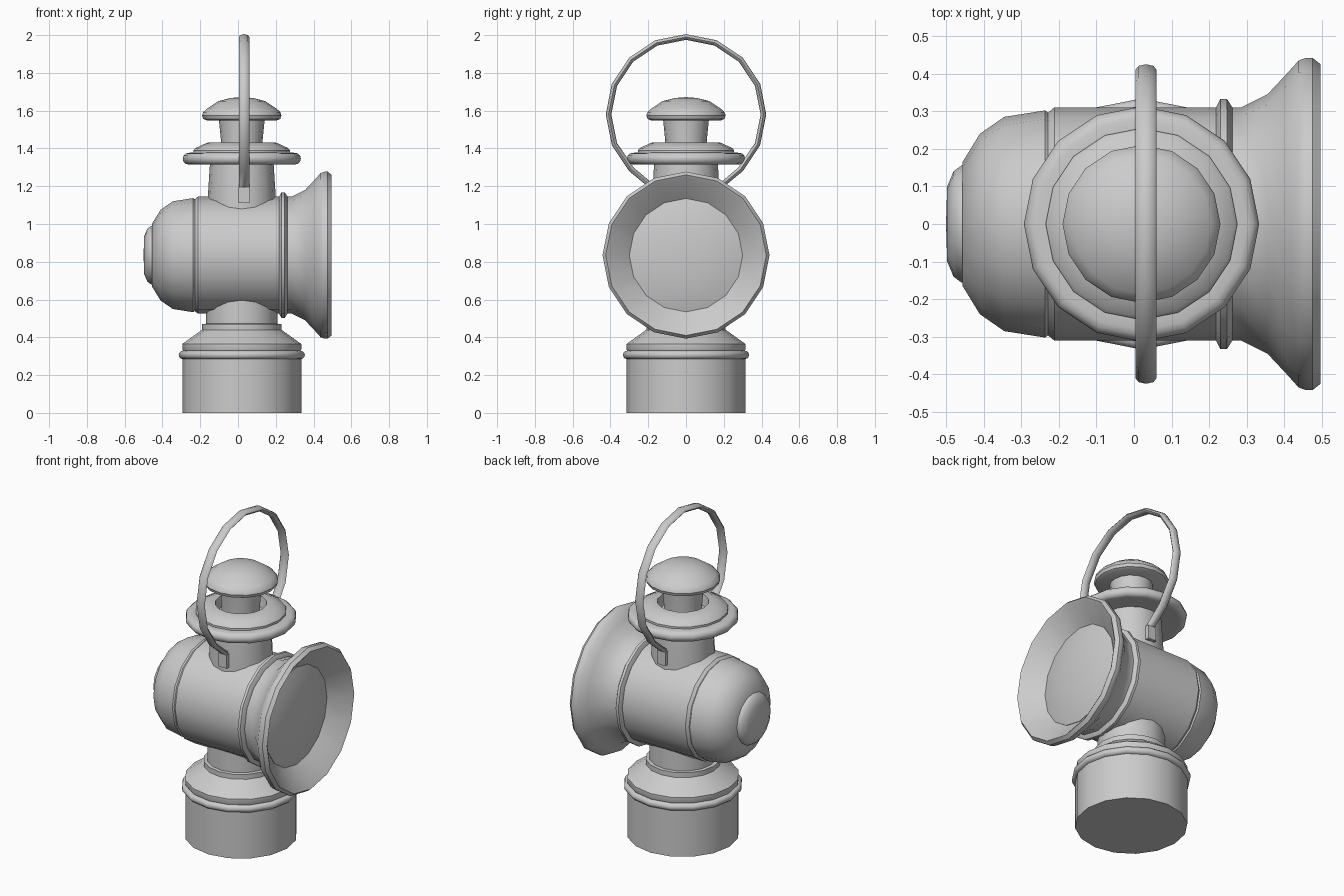
import bpy, bmesh, math
from mathutils import Vector

cube = bpy.data.objects.get("Cube")
if cube:
    bpy.data.objects.remove(cube, do_unlink=True)

SIDES = 16
STAND_X = 0.02      # vertical axis of base and chimney
LAMP_Z = 0.835      # height of the horizontal lamp axis

metal = bpy.data.materials.new("grey metal")
metal.use_nodes = True
grey = (0.6, 0.6, 0.6, 1)
metal.diffuse_color = grey
metal.node_tree.nodes["Principled BSDF"].inputs["Base Color"].default_value = grey


def loft(name, rings, angle=35):
    """Skin a list of closed rings, cap the open ends and smooth the result."""
    bm = bmesh.new()
    loops = [[bm.verts.new(p) for p in ring] for ring in rings]
    n = len(rings[0])
    for a, b in zip(loops, loops[1:]):
        for i in range(n):
            j = (i + 1) % n
            bm.faces.new((a[i], a[j], b[j], b[i]))
    bm.faces.new(loops[0])
    bm.faces.new(loops[-1])
    bmesh.ops.remove_doubles(bm, verts=bm.verts, dist=0.0005)
    bmesh.ops.recalc_face_normals(bm, faces=bm.faces)
    mesh = bpy.data.meshes.new(name)
    bm.to_mesh(mesh)
    bm.free()
    mesh.materials.append(metal)
    ob = bpy.data.objects.new(name, mesh)
    bpy.context.collection.objects.link(ob)
    bpy.ops.object.select_all(action='DESELECT')
    ob.select_set(True)
    bpy.context.view_layer.objects.active = ob
    bpy.ops.object.shade_smooth_by_angle(angle=math.radians(angle))
    return ob


def lathe(name, profile, lying=False, angle=35):
    """Turn (radius, position) pairs about the upright or the lying axis."""
    rings = []
    for r, h in profile:
        ring = []
        for i in range(SIDES):
            a = math.tau * i / SIDES
            c, s = r * math.cos(a), r * math.sin(a)
            ring.append((h, c, LAMP_Z + s) if lying else (STAND_X + c, s, h))
        rings.append(ring)
    return loft(name, rings, angle)


def bead(radius, pos, size, steps=6):
    """Half-round moulding as profile points, running along the axis."""
    return [(radius + size * math.sin(math.pi * k / steps),
             pos - size * math.cos(math.pi * k / steps)) for k in range(steps + 1)]


# Base: fuel tank, bead and shoulder
lathe("fuel_tank", [(0.315, 0), (0.315, 0.285)] + bead(0.312, 0.307, 0.022)
      + [(0.315, 0.335), (0.315, 0.365), (0.21, 0.44)])
lathe("base_collar", [(0.21, 0.435), (0.21, 0.47), (0.19, 0.472)])
lathe("lower_neck", [(0.19, 0.46), (0.19, 0.64)])

# Lamp body lying along x
lathe("lamp_barrel", [(0.295, -0.23), (0.31, -0.212), (0.31, 0.23)], True)
lathe("rear_bulb", [(0.165, -0.456), (0.24, -0.41), (0.285, -0.345),
                    (0.302, -0.237), (0.294, -0.225)], True, 40)
lathe("rear_cap", [(0, -0.5), (0.1, -0.497), (0.14, -0.48), (0.155, -0.46),
                   (0.155, -0.44)], True, 40)
lathe("barrel_band", [(0.31, 0.218), (0.333, 0.23), (0.333, 0.247),
                      (0.31, 0.262)], True)

# Flared hood: outside, rolled lip, then back in to the lens seat
lathe("front_hood", [(0.31, 0.25), (0.31, 0.285), (0.345, 0.355), (0.395, 0.402),
                     (0.435, 0.438), (0.442, 0.458), (0.442, 0.475), (0.425, 0.496),
                     (0.412, 0.488), (0.3, 0.395)], True)
lathe("lens", [(0.3, 0.39), (0.3, 0.398), (0.23, 0.418), (0.12, 0.433),
               (0, 0.438)], True)

# Chimney, brim and cap
lathe("chimney", [(0.182, 1.02), (0.18, 1.14), (0.168, 1.33)])
lathe("chimney_brim", [(0, 1.32), (0.265, 1.318)] + bead(0.282, 1.346, 0.031)
      + [(0.255, 1.378), (0.255, 1.39), (0.245, 1.402), (0.185, 1.43),
         (0.145, 1.432), (0.135, 1.37), (0, 1.37)])
lathe("upper_neck", [(0.108, 1.36), (0.11, 1.44), (0.122, 1.56)])
lathe("chimney_cap", [(0, 1.55), (0.185, 1.548), (0.204, 1.557), (0.21, 1.575),
                      (0.204, 1.592), (0.185, 1.61), (0.125, 1.65),
                      (0.06, 1.667), (0, 1.672)])

# Carrying handle: round bail whose ends turn down along the chimney
HANDLE_X, BAIL_Z, BAIL_R = 0.032, 1.58, 0.41
path = [Vector((HANDLE_X, -0.182, 1.11)), Vector((HANDLE_X, -0.182, 1.2))]
for k in range(-6, 7):
    a = math.tau * k / SIDES
    path.append(Vector((HANDLE_X, BAIL_R * math.sin(a), BAIL_Z + BAIL_R * math.cos(a))))
path += [Vector((p.x, -p.y, p.z)) for p in reversed(path[:2])]
rings = []
for i, p in enumerate(path):
    t = (path[min(i + 1, len(path) - 1)] - path[max(i - 1, 0)]).normalized()
    side = Vector((1, 0, 0))
    out = t.cross(side)
    rings.append([p + side * 0.028 * math.cos(math.tau * j / 8)
                  + out * 0.015 * math.sin(math.tau * j / 8) for j in range(8)])
loft("carrying_handle", rings, 50)

# Flat lugs that hold the handle ends
for name, y in (("left_side_lug", -0.185), ("right_side_lug", 0.185)):
    rings = [[(HANDLE_X + sx * 0.029, y + sy * 0.012, z)
              for sx, sy in ((-1, -1), (1, -1), (1, 1), (-1, 1))]
             for z in (1.112, 1.195)]
    loft(name, rings)
